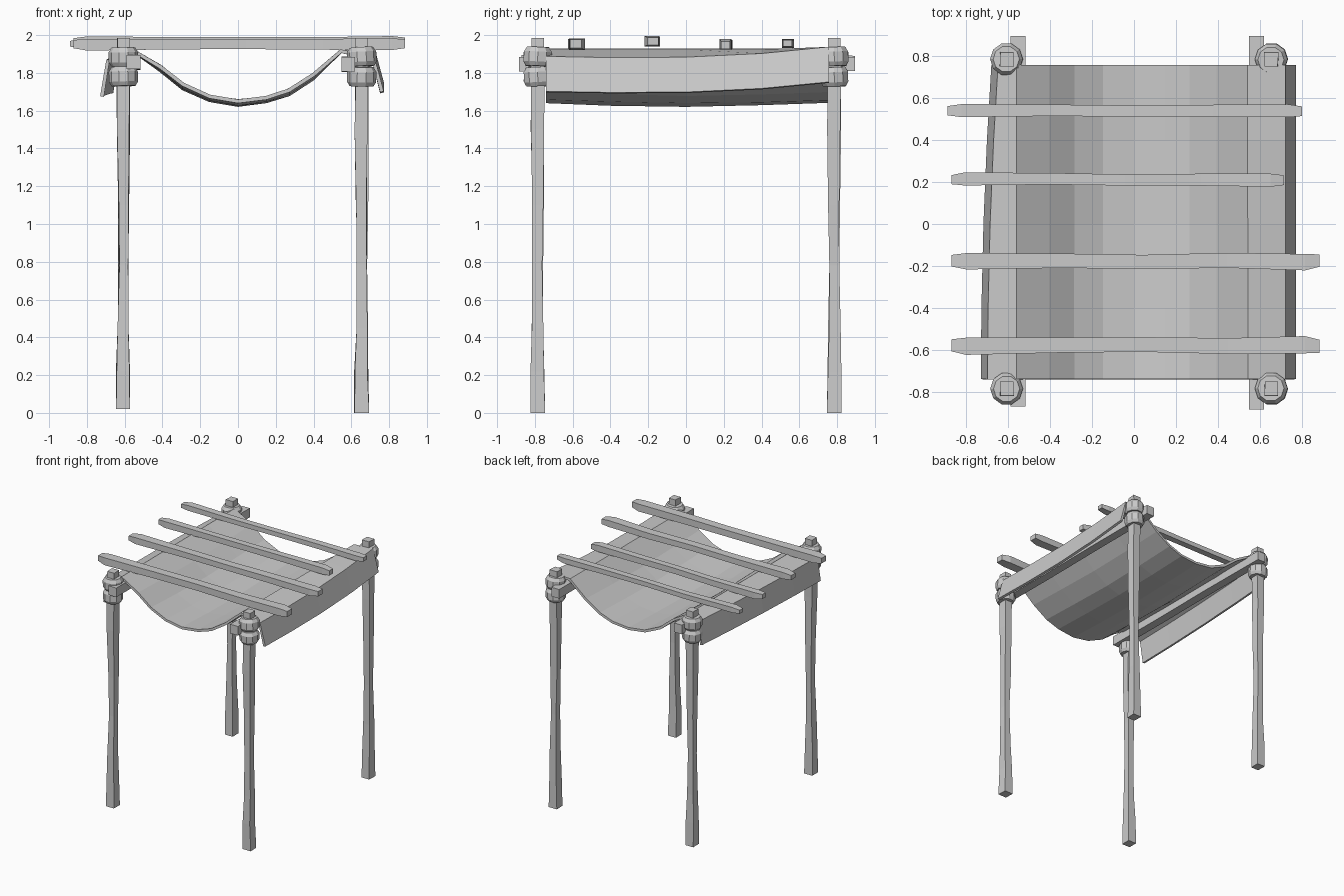
import bpy, bmesh, math, random
from mathutils import Vector, Matrix

random.seed(4)
if "Cube" in bpy.data.objects:
    bpy.data.objects.remove(bpy.data.objects["Cube"])

grey = bpy.data.materials.new("plain grey")
grey.use_nodes = True
grey.diffuse_color = (0.6, 0.6, 0.6, 1)
grey.node_tree.nodes["Principled BSDF"].inputs["Base Color"].default_value = (0.6, 0.6, 0.6, 1)


def finish(name, bm):
    bmesh.ops.recalc_face_normals(bm, faces=bm.faces)
    mesh = bpy.data.meshes.new(name)
    bm.to_mesh(mesh)
    bm.free()
    mesh.materials.append(grey)
    ob = bpy.data.objects.new(name, mesh)
    bpy.context.collection.objects.link(ob)
    return ob


def loft(name, rings):
    """Skin a closed solid through equal-length rings of points."""
    bm = bmesh.new()
    loops = [[bm.verts.new(p) for p in ring] for ring in rings]
    n = len(loops[0])
    for a, b in zip(loops, loops[1:]):
        for i in range(n):
            j = (i + 1) % n
            bm.faces.new((a[i], a[j], b[j], b[i]))
    bm.faces.new(loops[0])
    bm.faces.new(loops[-1])
    return finish(name, bm)


CORNERS = ((-1, -1), (1, -1), (1, 1), (-1, 1))


def wobble(size):
    return random.uniform(-size, size)


# Hewn posts: slim in the middle, flared at the foot
def post(name, x, y, base):
    sections = ((base, .037), (.22, .034), (.45, .029), (.78, .025),
                (1.1, .028), (1.5, .033), (1.75, .034), (1.985, .032))
    rings = []
    for z, half in sections:
        middle = .2 < z < 1.6
        dx, dy = (wobble(.004), wobble(.004)) if middle else (0, 0)
        rings.append([(x + dx + a * half + wobble(.003), y + dy + b * half * 1.05, z)
                      for a, b in CORNERS])
    loft(name, rings)


# Rope lashing: two chunky bulging bands round a post
def lashing(name, x, y):
    for label, low, high, r in (("upper", 1.835, 1.935, .078), ("lower", 1.73, 1.832, .077)):
        h = high - low
        tilt = Matrix.Rotation(wobble(.06), 3, 'X') @ Matrix.Rotation(wobble(.06), 3, 'Y')
        centre = Vector((x, y, (low + high) / 2))
        rings = []
        for t, k in ((-.5, .82), (-.28, 1), (.25, 1), (.5, .8)):
            rings.append([centre + tilt @ Vector((r * k * math.cos(math.tau * i / 10),
                                                  r * k * math.sin(math.tau * i / 10), t * h))
                          for i in range(10)])
        loft(f"{name}_{label}", rings)


for side, x, base in (("right", -.607, .02), ("left", .655, 0)):
    for end, y in (("front", -.785), ("back", .785)):
        post(f"{end}_{side}_post", x, y, base)
        lashing(f"{end}_{side}_lashing", x, y)

# Long side rails lashed to the inside of the posts
for side, x, y0, y1, z in (("right", -.553, -.87, .895, 1.855), ("left", .583, -.885, .895, 1.845)):
    rings = []
    for t in (0, .3, .65, 1):
        y = y0 + (y1 - y0) * t
        dz = wobble(.004)
        rings.append([(x + a * .036, y, z + dz + b * .038) for a, b in CORNERS])
    loft(f"{side}_side_rail", rings)

# Cross beams with chamfered ends: y, start, end, half width, half height, centre height
beams = ((-.578, -.87, .885, .041, .031, 1.952), (-.178, -.87, .885, .039, .027, 1.967),
         (.212, -.87, .715, .031, .027, 1.949), (.54, -.89, .80, .031, .022, 1.955))
for n, (y, x0, x1, hw, hh, z) in enumerate(beams):
    rings = []
    for t, k in ((0, .7), (.04, 1), (.3, .88), (.52, .86), (.75, .92), (.96, 1), (1, .75)):
        dy, dz = wobble(.005), wobble(.003)
        rings.append([(x0 + (x1 - x0) * t, y + dy + a * hw * k, z + dz + b * hh * k)
                      for a, b in CORNERS])
    loft(f"cross_beam_{n + 1}", rings)

# Cloth: sags between the rails, folds over them and hangs down outside
profile = ((-.72, 1.675), (-.69, 1.86), (-.56, 1.92), (-.41, 1.82), (-.29, 1.725), (-.15, 1.66),
           (0, 1.637), (.15, 1.655), (.27, 1.695), (.40, 1.78), (.545, 1.915), (.715, 1.88), (.762, 1.70))
bm = bmesh.new()
rows = []
for y in (-.74, -.4, 0, .4, .758):
    back = (y + .74) / 1.5
    row = []
    for i, (x, z) in enumerate(profile):
        if i < 2:                       # right flap tucks in toward the back
            x += .05 * back ** 2
            z += .02 * back
        elif i > 10:                    # left flap lifts toward the back
            z += .05 * back ** 3 - .01 * math.sin(math.pi * back)
        elif 2 < i < 10:                # belly dips slightly in the middle
            z += .012 - .018 * math.sin(math.pi * back) + wobble(.003)
        row.append(bm.verts.new((x, y, z)))
    rows.append(row)
for a, b in zip(rows, rows[1:]):
    for i in range(len(profile) - 1):
        bm.faces.new((a[i], a[i + 1], b[i + 1], b[i]))
cloth = finish("canopy_cloth", bm)
solid = cloth.modifiers.new("thickness", 'SOLIDIFY')
solid.thickness = .02
solid.offset = 0
